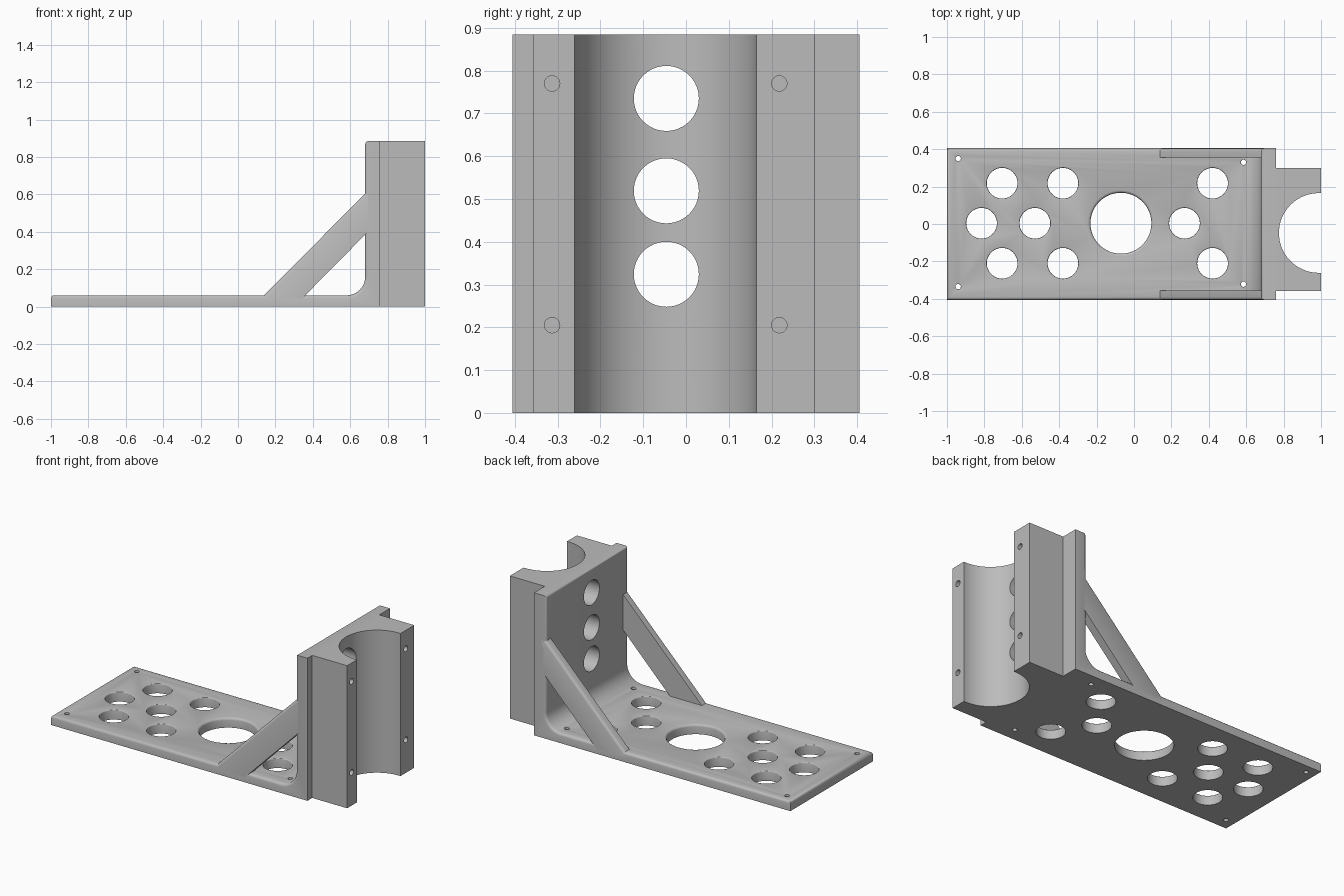
import bpy, bmesh
from math import sin, cos, pi, asin
from mathutils import Matrix, Vector

cube = bpy.data.objects.get("Cube")
if cube:
    bpy.data.objects.remove(cube, do_unlink=True)

grey = bpy.data.materials.new("matte grey")
grey.use_nodes = True
COLOUR = (0.5, 0.5, 0.5, 1)
grey.diffuse_color = COLOUR
grey.node_tree.nodes["Principled BSDF"].inputs["Base Color"].default_value = COLOUR

HALF = 0.405    # half width
PLATE = 0.06    # plate thickness
WALL_X = 0.68   # inner face of the wall
BACK_X = 0.76   # outer face of the wall
TOP = 0.885
ROUND = 0.016


def arc(cx, cy, r, start, end, steps):
    angles = [start + (end - start) * i / steps for i in range(steps + 1)]
    return [(cx + r * cos(a), cy + r * sin(a)) for a in angles]


def make_object(name, bm):
    bmesh.ops.recalc_face_normals(bm, faces=bm.faces)
    mesh = bpy.data.meshes.new(name)
    bm.to_mesh(mesh)
    bm.free()
    mesh.materials.append(grey)
    obj = bpy.data.objects.new(name, mesh)
    bpy.context.collection.objects.link(obj)
    return obj


def prism(name, profile, axis, low, high, rounded=None):
    """Extrude a profile along y or z, rounding the edges a rule picks."""
    bm = bmesh.new()
    place = (lambda u, v: (u, low, v)) if axis == "y" else (lambda u, v: (u, v, low))
    face = bm.faces.new([bm.verts.new(place(u, v)) for u, v in profile])
    out = bmesh.ops.extrude_face_region(bm, geom=[face])
    moved = [g for g in out["geom"] if isinstance(g, bmesh.types.BMVert)]
    step = Vector((0, high - low, 0)) if axis == "y" else Vector((0, 0, high - low))
    bmesh.ops.translate(bm, verts=moved, vec=step)
    bmesh.ops.recalc_face_normals(bm, faces=bm.faces)
    if rounded:
        edges = [e for e in bm.edges if rounded(e.verts[0].co, e.verts[1].co)]
        bmesh.ops.bevel(bm, geom=edges, offset=ROUND, segments=3, profile=0.5,
                        affect="EDGES", clamp_overlap=True)
    return make_object(name, bm)


def add_drill(bm, matrix, rings, sides=48):
    """Lathe a drill shape from (radius, height) rings."""
    loops = [[bm.verts.new(matrix @ Vector((r * cos(2 * pi * i / sides),
                                            r * sin(2 * pi * i / sides), h)))
              for i in range(sides)] for r, h in rings]
    for a, b in zip(loops, loops[1:]):
        for i in range(sides):
            j = (i + 1) % sides
            bm.faces.new((a[i], a[j], b[j], b[i]))
    bm.faces.new(loops[0][::-1])
    bm.faces.new(loops[-1])


def cut(obj, cutter):
    cutter.hide_render = True
    mod = obj.modifiers.new("holes", "BOOLEAN")
    mod.operation, mod.solver, mod.object = "DIFFERENCE", "EXACT", cutter
    bpy.context.view_layer.objects.active = obj
    bpy.ops.object.modifier_apply(modifier=mod.name)
    bpy.data.objects.remove(cutter, do_unlink=True)


# L-shaped plate and wall with an inner fillet
r = 0.1
bracket = ([(-1, 0), (-1, PLATE)]
           + arc(WALL_X - r, PLATE + r, r, -pi / 2, 0, 12)
           + [(WALL_X, TOP), (BACK_X, TOP), (BACK_X, 0)])


def bracket_rim(a, b):
    inner = min(a.z, b.z) > PLATE - 0.01 and max(a.x, b.x) < WALL_X + 0.01
    if abs(a.y - b.y) < 0.01:
        return inner
    return inner and (a.x < -0.99 or a.z > TOP - 0.01)


base = prism("plate_and_wall", bracket, "y", -HALF, HALF, bracket_rim)

# Diagonal ribs, sunk slightly into plate and wall
rib = [(0.11, 0.03), (0.33, 0.03), (0.71, 0.415), (0.71, 0.635)]
ribs = []
for side, name in ((-1, "right_rib"), (1, "left_rib")):
    def rib_rim(a, b, side=side):
        upper = all(v.z - v.x > -0.2 for v in (a, b))
        return upper and min(a.y * side, b.y * side) > HALF - 0.01
    ribs.append(prism(name, rib, "y", *sorted((side * 0.355, side * HALF)), rib_rim))

# Clamp block with a half-round channel
cx, cy, cr = 0.988, -0.048, 0.213
a0 = asin((1 - cx) / cr)
channel = arc(cx, cy, cr, pi / 2 - a0, 3 * pi / 2 + a0, 48)
block = prism("clamp_block", [(BACK_X, 0.3), (1, 0.3)] + channel
              + [(1, -0.358), (BACK_X, -0.358)], "z", 0, TOP)

# Plate holes with a softened upper rim
bm = bmesh.new()
holes = [(-0.07, 0.004, 0.163, 0.014)]
holes += [(x, y, 0.082, 0.005) for x in (-0.705, -0.38, 0.42) for y in (0.218, -0.21)]
holes += [(x, 0.004, 0.082, 0.005) for x in (-0.815, -0.53, 0.27)]
holes += [(-0.94, 0.35, 0.014, 0.001), (-0.94, -0.335, 0.014, 0.001),
          (0.585, 0.33, 0.014, 0.001), (0.585, -0.322, 0.014, 0.001)]
for x, y, rad, lip in holes:
    rim = [(rad + lip * (1 - cos(t)), PLATE - lip + lip * sin(t))
           for t in (0, pi / 6, pi / 3, pi / 2)]
    add_drill(bm, Matrix.Translation((x, y, 0)),
              [(rad, -0.05)] + rim + [(rad + lip, PLATE + 0.05)])
cut(base, make_object("plate_drills", bm))

# Round windows through wall and channel
turn = Matrix.Rotation(pi / 2, 4, "Y")
for part in (base, block):
    bm = bmesh.new()
    for z in (0.735, 0.519, 0.324):
        add_drill(bm, Matrix.Translation((0, -0.046, z)) @ turn,
                  [(0.076, 0.6), (0.076, 0.9)])
    cut(part, make_object("window_drills", bm))

# Blind screw holes in the clamp faces
bm = bmesh.new()
for y in (-0.313, 0.218):
    for z in (0.77, 0.205):
        add_drill(bm, Matrix.Translation((0, y, z)) @ turn,
                  [(0.018, 0.85), (0.018, 1.1)], 24)
cut(block, make_object("screw_drills", bm))

# Smooth curves, keep sharp edges
bpy.ops.object.select_all(action="DESELECT")
for obj in [base, block] + ribs:
    obj.select_set(True)
bpy.context.view_layer.objects.active = base
bpy.ops.object.shade_smooth_by_angle(angle=pi / 5)
